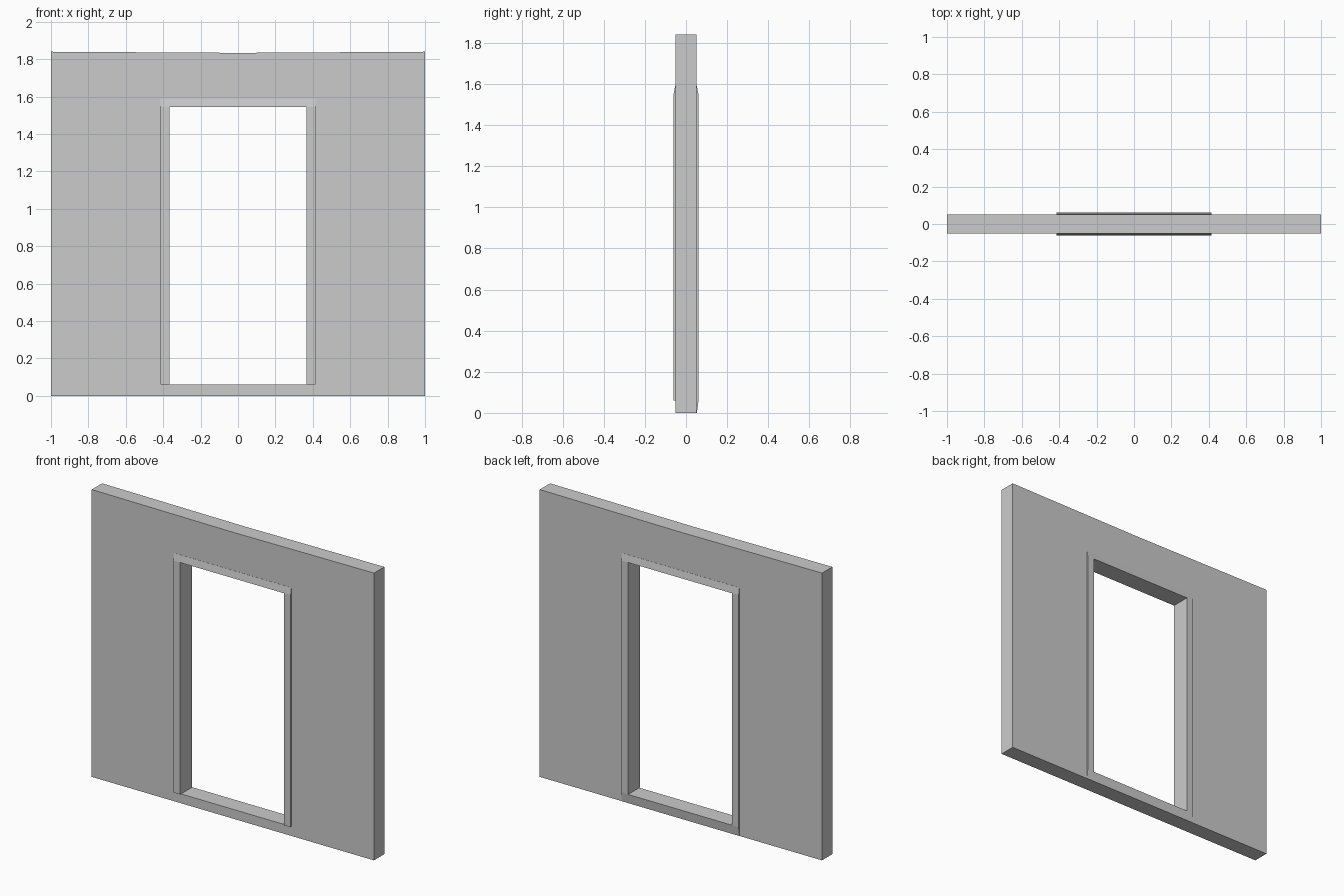
import bpy, bmesh

if "Cube" in bpy.data.objects:
    bpy.data.objects.remove(bpy.data.objects["Cube"])

HALF, WALL_H = 1.0, 1.84
WALL_Y, TRIM_Y = 0.052, 0.061
IN_X, OUT_X = 0.367, 0.415
SILL_Z, HEAD_Z, TRIM_TOP = 0.06, 1.545, 1.59


def finish(name, bm):
    bmesh.ops.recalc_face_normals(bm, faces=bm.faces)
    mesh = bpy.data.meshes.new(name)
    bm.to_mesh(mesh)
    bm.free()
    obj = bpy.data.objects.new(name, mesh)
    bpy.context.collection.objects.link(obj)


def ring(name, outer, inner, y):
    """Slab with a hole: matching outer and inner outlines in x, z."""
    bm = bmesh.new()
    fo, fi, bo, bi = [[bm.verts.new((x, s * y, z)) for x, z in loop]
                      for s in (-1, 1) for loop in (outer, inner)]
    n = len(outer)
    for i in range(n):
        j = (i + 1) % n
        for a, b in ((fo, fi), (fi, bi), (bi, bo), (bo, fo)):
            bm.faces.new((a[i], a[j], b[j], b[i]))
    finish(name, bm)


def strip(name, side, x0, x1, z0, z1, y_low, y_high):
    """Thin trim strip on one wall face; its depth may taper with height."""
    bm = bmesh.new()
    corners = ((x0, z0, y_low), (x1, z0, y_low), (x1, z1, y_high), (x0, z1, y_high))
    face = [bm.verts.new((x, side * y, z)) for x, z, y in corners]
    back = [bm.verts.new((x, side * 0.045, z)) for x, z, _ in corners]
    bm.faces.new(face)
    bm.faces.new(back[::-1])
    for i in range(4):
        j = (i + 1) % 4
        bm.faces.new((face[i], back[i], back[j], face[j]))
    finish(name, bm)


# Wall with doorway; the top edge dips slightly in the middle
ring("wall",
     [(-HALF, 0), (HALF, 0), (HALF, WALL_H), (0, WALL_H - 0.006), (-HALF, WALL_H)],
     [(-IN_X, SILL_Z), (IN_X, SILL_Z), (IN_X, HEAD_Z), (0, HEAD_Z), (-IN_X, HEAD_Z)],
     WALL_Y)

# Door casing on both faces
for side, label in ((-1, "front"), (1, "back")):
    strip(label + "_left_jamb", side, -OUT_X, -IN_X, SILL_Z, HEAD_Z, TRIM_Y, TRIM_Y)
    strip(label + "_right_jamb", side, IN_X, OUT_X, SILL_Z, HEAD_Z, TRIM_Y, TRIM_Y)
    strip(label + "_head_trim", side, -OUT_X, OUT_X, HEAD_Z, TRIM_TOP, TRIM_Y, WALL_Y + 0.001)

# Sloping sill on the back face
strip("back_sill", 1, -OUT_X, OUT_X, 0, SILL_Z, WALL_Y + 0.001, TRIM_Y)
